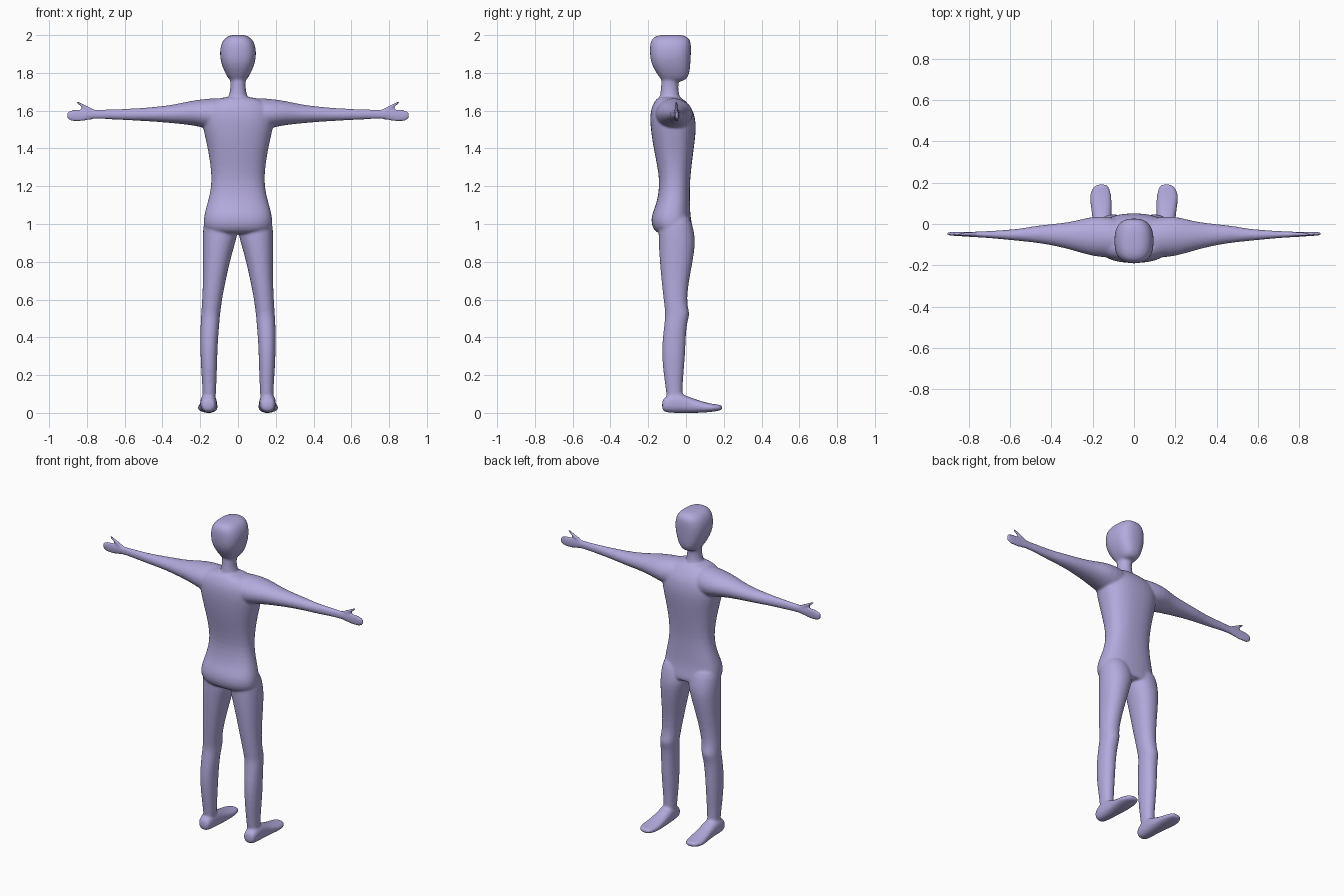
import bpy, bmesh, math

SIDES = 24


def loft(bm, axis, rows, power=2.0, side=1):
    """Closed tube along an axis; row = (position, min_a, max_a, min_b, max_b)."""
    rings = []
    others = [i for i in range(3) if i != axis]
    for pos, a0, a1, b0, b1 in rows:
        ring = []
        for i in range(SIDES):
            t = 2 * math.pi * (i + 0.5) / SIDES
            c, s = math.cos(t), math.sin(t)
            co = [0, 0, 0]
            co[axis] = pos
            co[others[0]] = (a0 + a1) / 2 + (a1 - a0) / 2 * math.copysign(abs(c) ** (2 / power), c)
            co[others[1]] = (b0 + b1) / 2 + (b1 - b0) / 2 * math.copysign(abs(s) ** (2 / power), s)
            co[0] *= side
            ring.append(bm.verts.new(co))
        rings.append(ring)
    for r0, r1 in zip(rings, rings[1:]):
        for i in range(SIDES):
            j = (i + 1) % SIDES
            bm.faces.new((r0[i], r0[j], r1[j], r1[i]))
    bm.faces.new(rings[0][::-1])
    bm.faces.new(rings[-1])


def centred(rows):
    """Expand (z, half_width, y0, y1) to full rows."""
    return [(z, -w, w, y0, y1) for z, w, y0, y1 in rows]


bm = bmesh.new()

# Head: flat face, boxy from above
loft(bm, 2, centred([
    (1.752, .03, -.12, -.03), (1.765, .048, -.132, .005), (1.80, .069, -.158, .020),
    (1.85, .090, -.186, .024), (1.90, .098, -.192, .027), (1.95, .092, -.192, .028),
    (1.982, .074, -.182, .020), (1.998, .046, -.155, -.005), (2.002, .02, -.11, -.05)]), 2.6)

# Neck
loft(bm, 2, centred([
    (1.60, .075, -.15, -.02), (1.65, .065, -.145, -.025), (1.68, .047, -.138, -.035),
    (1.72, .040, -.132, -.042), (1.76, .042, -.132, -.038), (1.80, .045, -.13, -.03)]))

# Torso with chest, waist and seat
loft(bm, 2, centred([
    (.948, .13, -.13, .02), (.955, .165, -.158, .035), (.98, .182, -.178, .036),
    (1.02, .184, -.186, .028), (1.06, .177, -.178, .023), (1.10, .166, -.160, .022),
    (1.16, .149, -.146, .021), (1.23, .140, -.141, .022), (1.31, .146, -.153, .030),
    (1.40, .161, -.172, .042), (1.47, .178, -.183, .051), (1.53, .19, -.190, .054),
    (1.59, .19, -.190, .044), (1.63, .17, -.178, .018), (1.66, .12, -.160, -.012),
    (1.675, .06, -.14, -.035)]), 2.4)

for side in (1, -1):
    # Arm and mitten hand
    loft(bm, 0, [
        (.04, -.165, .02, 1.50, 1.668), (.12, -.165, .035, 1.49, 1.668),
        (.20, -.157, .040, 1.515, 1.66), (.27, -.136, .018, 1.526, 1.648),
        (.34, -.116, .006, 1.533, 1.632), (.42, -.099, -.002, 1.540, 1.622),
        (.50, -.088, -.012, 1.545, 1.615), (.56, -.082, -.024, 1.548, 1.611),
        (.64, -.074, -.030, 1.552, 1.608), (.72, -.067, -.035, 1.556, 1.606),
        (.77, -.064, -.037, 1.556, 1.606), (.81, -.062, -.038, 1.545, 1.610),
        (.85, -.058, -.038, 1.541, 1.608), (.885, -.057, -.038, 1.543, 1.605),
        (.902, -.055, -.040, 1.555, 1.594), (.907, -.052, -.043, 1.565, 1.584)], 2, side)
    # Thumb
    loft(bm, 0, [
        (.755, -.060, -.040, 1.575, 1.605), (.79, -.060, -.040, 1.592, 1.622),
        (.82, -.059, -.041, 1.614, 1.635), (.845, -.058, -.042, 1.631, 1.649),
        (.856, -.056, -.044, 1.640, 1.653)], 2, side)
    # Leg with knee and calf
    loft(bm, 2, [
        (1.06, .03, .165, -.13, .01), (1.00, .004, .184, -.145, .034),
        (.94, .002, .187, -.146, .047), (.89, .018, .187, -.145, .049),
        (.80, .043, .186, -.139, .036), (.70, .065, .186, -.130, .016),
        (.61, .083, .189, -.120, .005), (.555, .090, .193, -.113, .010),
        (.52, .095, .195, -.110, .022), (.48, .098, .198, -.113, .005),
        (.40, .105, .200, -.124, -.001), (.32, .109, .199, -.128, -.004),
        (.24, .111, .196, -.123, -.010), (.16, .114, .190, -.112, -.017),
        (.10, .117, .187, -.104, -.018), (.05, .12, .187, -.10, -.02)], 2.15, side)
    # Foot
    loft(bm, 1, [
        (-.127, .130, .180, .02, .06), (-.117, .120, .195, .004, .082),
        (-.07, .114, .200, -.001, .108), (-.02, .111, .200, -.001, .102),
        (.03, .109, .201, -.001, .078), (.10, .107, .212, .001, .056),
        (.15, .110, .215, .007, .046), (.182, .122, .196, .013, .043),
        (.193, .132, .180, .018, .038)], 2.4, side)

bmesh.ops.recalc_face_normals(bm, faces=bm.faces)
mesh = bpy.data.meshes.new("body")
bm.to_mesh(mesh)
bm.free()
body = bpy.data.objects.new("body", mesh)
bpy.context.collection.objects.link(body)

# Round the parts, fuse them into one skin and soften the joins
sub = body.modifiers.new("round", 'SUBSURF')
sub.levels = sub.render_levels = 1
fuse = body.modifiers.new("fuse", 'REMESH')
fuse.mode = 'VOXEL'
fuse.voxel_size = 0.007
fuse.use_smooth_shade = True
soft = body.modifiers.new("soften", 'SMOOTH')
soft.factor = 0.5
soft.iterations = 6

mat = bpy.data.materials.new("lavender")
mat.diffuse_color = (0.45, 0.40, 0.72, 1)
mesh.materials.append(mat)
mesh.polygons.foreach_set("use_smooth", [True] * len(mesh.polygons))
